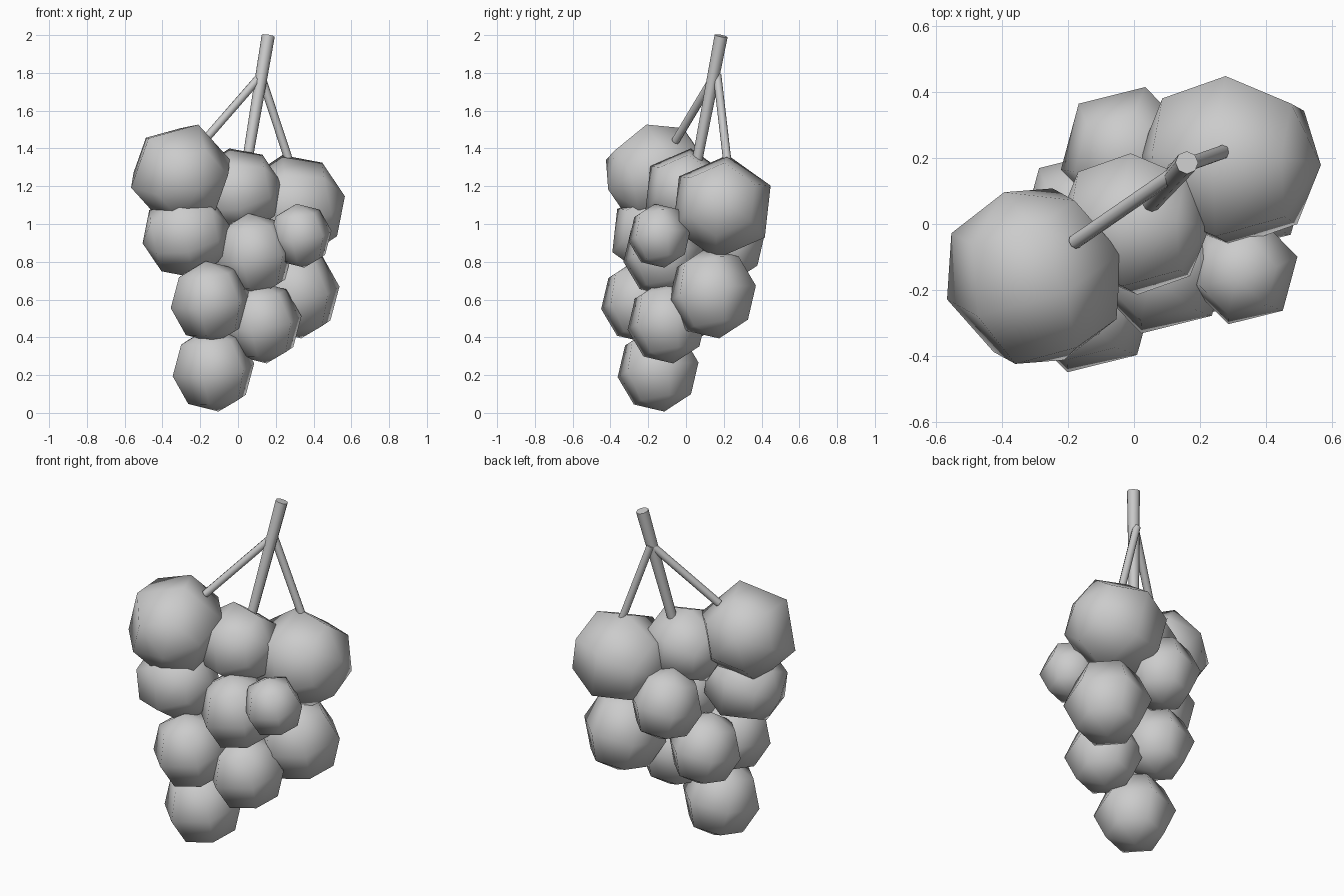
import bpy
import math
from mathutils import Vector, Matrix

cube = bpy.data.objects.get("Cube")
if cube:
    bpy.data.objects.remove(cube, do_unlink=True)

grey = bpy.data.materials.new("plain_grey")
grey.use_nodes = True
grey.diffuse_color = (0.6, 0.6, 0.6, 1)
grey.node_tree.nodes["Principled BSDF"].inputs["Base Color"].default_value = grey.diffuse_color


def finish(name):
    obj = bpy.context.object
    obj.name = name
    obj.data.materials.append(grey)
    obj.rotation_mode = 'QUATERNION'
    return obj


def frame(pole, side):
    """Rotation whose z axis is the pole and whose x axis leans to the side."""
    z = Vector(pole).normalized()
    x = Vector(side)
    x = (x - z * x.dot(z)).normalized()
    return Matrix((x, z.cross(x), z)).transposed()


def grape(name, centre, radius, pole, side):
    """Coarse six-sided berry; pole is its axis, side points at a rim corner."""
    bpy.ops.mesh.primitive_uv_sphere_add(segments=6, ring_count=4, radius=radius, location=centre)
    obj = finish(name)
    rim = next(v.co for v in obj.data.vertices if abs(v.co.z) < radius * 0.1)
    turn = frame(pole, side) @ frame((0, 0, 1), rim).transposed()
    obj.rotation_quaternion = turn.to_quaternion()
    bpy.ops.object.shade_smooth()


def stem(name, start, end, r_start, r_end):
    """Tapered round stick between two points."""
    a, b = Vector(start), Vector(end)
    bpy.ops.mesh.primitive_cone_add(vertices=8, radius1=r_start, radius2=r_end,
                                    depth=(b - a).length, location=(a + b) / 2)
    obj = finish(name)
    obj.rotation_quaternion = Vector((0, 0, 1)).rotation_difference(b - a)
    bpy.ops.object.shade_smooth_by_angle(angle=math.radians(50))


# Axis and rim directions shared by several berries
FORWARD = (0.32, -0.9, -0.29), (0.26, 0, 0.97)
SIDEWAYS = (0.97, -0.04, 0.2), (0, 0.1, 1)
UPRIGHT = (-0.12, -0.15, 1), (0.97, 0.26, 0)

# Top row of berries
grape("grape_top_right", (-0.303, -0.158, 1.265), 0.282, *FORWARD)
grape("grape_top_middle", (0, 0, 1.172), 0.234, *SIDEWAYS)
grape("grape_top_left", (0.29, 0.19, 1.09), 0.282, *SIDEWAYS)

# Middle berries
grape("grape_middle_right", (-0.275, -0.175, 0.945), 0.235, *SIDEWAYS)
grape("grape_middle_front", (0.08, -0.12, 0.838), 0.222, *UPRIGHT)
grape("grape_small_left", (0.33, -0.14, 0.938), 0.172, *UPRIGHT)
grape("grape_middle_back", (-0.02, 0.215, 0.9), 0.21, *UPRIGHT)

# Lower berries
grape("grape_lower_right", (-0.145, -0.24, 0.588), 0.22, *UPRIGHT)
grape("grape_lower_front", (0.125, -0.1, 0.478), 0.22, *UPRIGHT)
grape("grape_lower_left", (0.305, 0.14, 0.632), 0.242, *UPRIGHT)
grape("grape_lower_back", (-0.14, 0.02, 0.59), 0.21, *UPRIGHT)
grape("grape_bottom", (-0.13, -0.148, 0.228), 0.225, *UPRIGHT)

# Stalk and its two side twigs
stem("main_stalk", (0.05, 0.06, 1.34), (0.16, 0.186, 1.996), 0.027, 0.035)
stem("right_twig", (-0.18, -0.055, 1.44), (0.125, 0.155, 1.79), 0.022, 0.022)
stem("left_twig", (0.275, 0.22, 1.32), (0.12, 0.165, 1.79), 0.022, 0.022)
